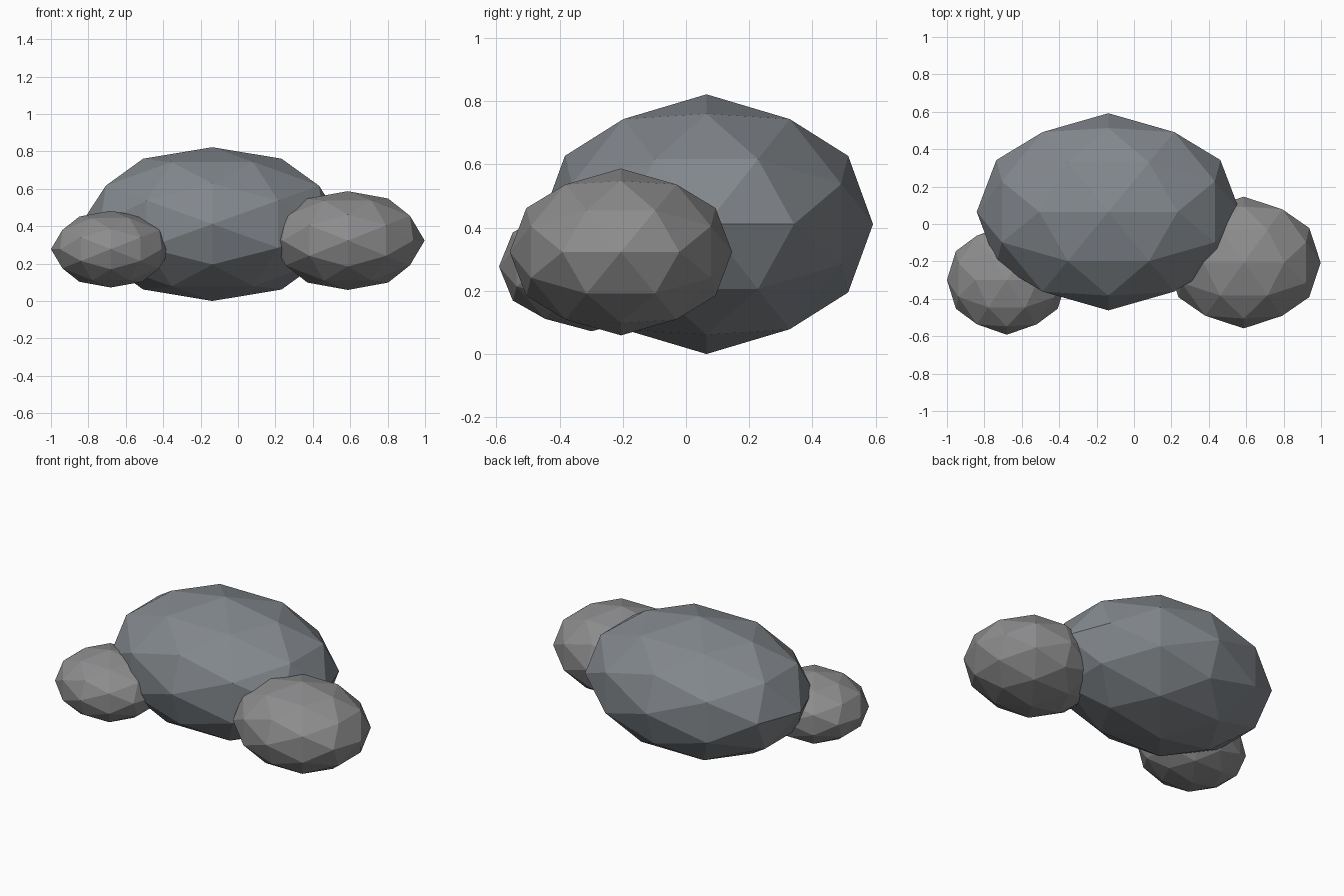
import bpy, bmesh
from itertools import product, combinations
from mathutils import Vector

if "Cube" in bpy.data.objects:
    bpy.data.objects.remove(bpy.data.objects["Cube"])

# Unit icosahedron corners with an edge-aligned axis layout
PHI = (1 + 5 ** 0.5) / 2
corners = []
for a, b in product((-1, 1), (-PHI, PHI)):
    corners += [Vector((a, 0, b)), Vector((b, a, 0)), Vector((0, b, a))]

# Split every edge once and push the midpoints out to the sphere
mids = [p + q for p, q in combinations(corners, 2) if (p - q).length < 2.1]
points = [p.normalized() for p in corners + mids]


def stone(name, colour):
    mat = bpy.data.materials.new(name)
    mat.diffuse_color = (*colour, 1)
    mat.use_nodes = True
    mat.node_tree.nodes["Principled BSDF"].inputs["Base Color"].default_value = mat.diffuse_color
    return mat


def boulder(name, centre, radii, mat):
    bm = bmesh.new()
    for p in points:
        bm.verts.new(p)
    bmesh.ops.convex_hull(bm, input=bm.verts[:])
    for v in bm.verts:
        v.co = Vector([c * r for c, r in zip(v.co, radii)])
    bmesh.ops.recalc_face_normals(bm, faces=bm.faces[:])
    mesh = bpy.data.meshes.new(name)
    bm.to_mesh(mesh)
    bm.free()
    mesh.materials.append(mat)
    ob = bpy.data.objects.new(name, mesh)
    ob.location = centre
    bpy.context.collection.objects.link(ob)
    return ob


# Cluster of three flattened rocks
cool = stone("cool_stone", (0.225, 0.245, 0.265))
grey = stone("grey_stone", (0.265, 0.265, 0.27))
boulder("large_rock", (-0.137, 0.065, 0.411), (0.704, 0.527, 0.411), cool)
boulder("right_rock", (0.587, -0.206, 0.323), (0.411, 0.352, 0.264), grey)
boulder("left_rock", (-0.680, -0.299, 0.277), (0.320, 0.293, 0.205), grey)
